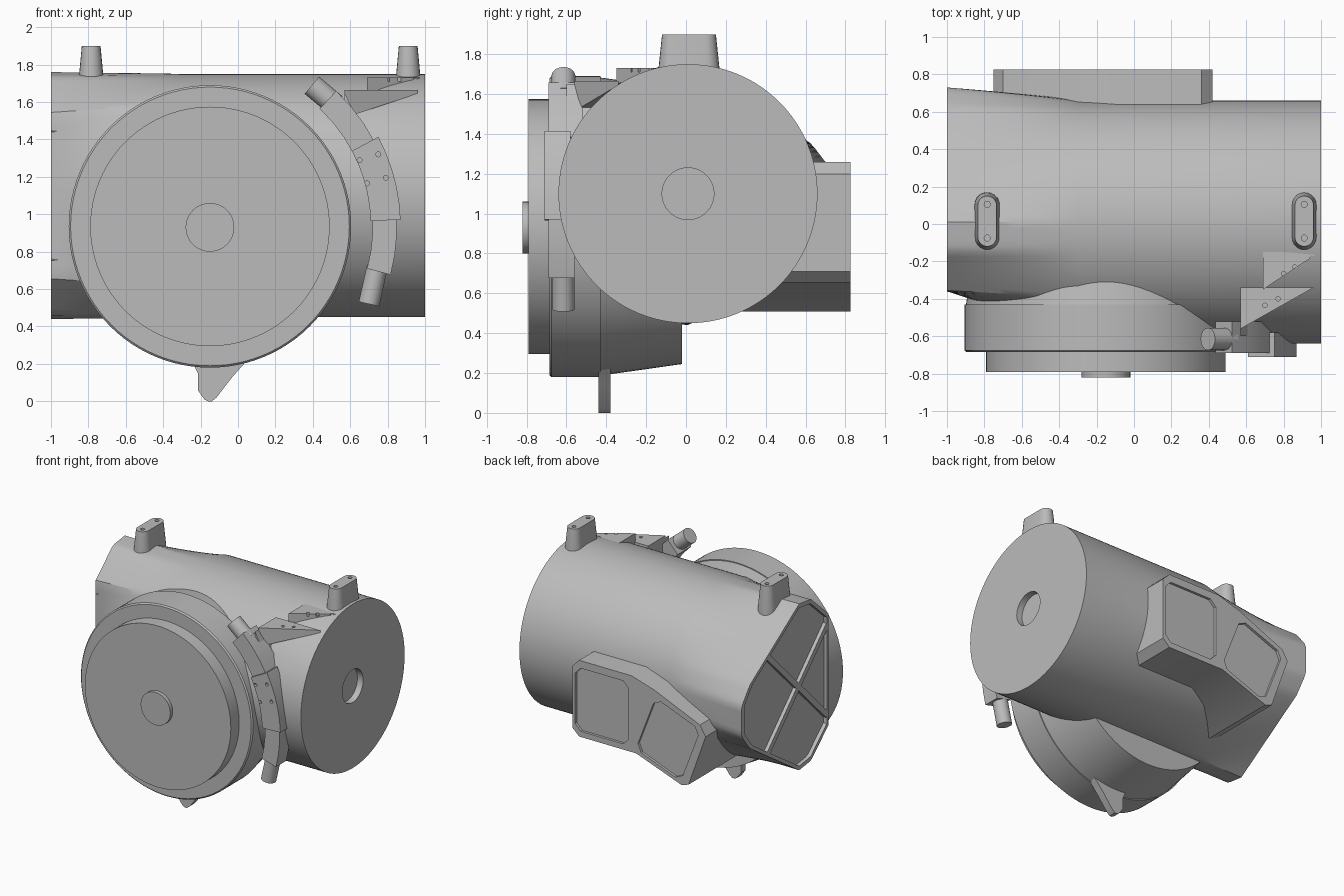
import bpy, bmesh
from math import sin, cos, pi, radians, hypot
from mathutils import Matrix, Vector

if "Cube" in bpy.data.objects:
    bpy.data.objects.remove(bpy.data.objects["Cube"])

grey = bpy.data.materials.new("plain_grey")
grey.use_nodes = True
COLOUR = (0.5, 0.5, 0.5, 1)
grey.diffuse_color = COLOUR
grey.node_tree.nodes["Principled BSDF"].inputs["Base Color"].default_value = COLOUR
parts = []


def finish(name, bm):
    bmesh.ops.recalc_face_normals(bm, faces=bm.faces)
    mesh = bpy.data.meshes.new(name)
    bm.to_mesh(mesh)
    bm.free()
    ob = bpy.data.objects.new(name, mesh)
    bpy.context.collection.objects.link(ob)
    mesh.materials.append(grey)
    parts.append(ob)
    return ob


def loft(name, rings):
    """Skin a list of equal-length rings and close both ends."""
    bm = bmesh.new()
    rows = [[bm.verts.new(p) for p in ring] for ring in rings]
    n = len(rows[0])
    for a, b in zip(rows, rows[1:]):
        for i in range(n):
            j = (i + 1) % n
            bm.faces.new((a[i], a[j], b[j], b[i]))
    bm.faces.new(rows[0])
    bm.faces.new(rows[-1])
    return finish(name, bm)


def prism(name, pts, y0, y1):
    return loft(name, [[(x, y, z) for x, z in pts] for y in (y0, y1)])


def turned(name, profile, cx, cz, n=96):
    """Turn (radius, y) pairs around an axis along y."""
    ang = [2 * pi * i / n for i in range(n)]
    return loft(name, [[(cx + r * cos(a), y, cz + r * sin(a)) for a in ang] for r, y in profile])


def rod(name, p, q, r, n=32):
    p, q = Vector(p), Vector(q)
    rot = (q - p).to_track_quat('Z', 'Y').to_matrix().to_4x4()
    bm = bmesh.new()
    bmesh.ops.create_cone(bm, cap_ends=True, segments=n, radius1=r, radius2=r,
                          depth=(q - p).length, matrix=Matrix.Translation((p + q) / 2) @ rot)
    return finish(name, bm)


def hull(name, pts):
    bm = bmesh.new()
    for p in pts:
        bm.verts.new(p)
    bmesh.ops.convex_hull(bm, input=bm.verts)
    return finish(name, bm)


def cut(target, cutter):
    """Subtract the cutter, bake the result and drop the cutter."""
    mod = target.modifiers.new("cut", 'BOOLEAN')
    mod.operation, mod.object, mod.solver = 'DIFFERENCE', cutter, 'EXACT'
    dg = bpy.context.evaluated_depsgraph_get()
    mesh = bpy.data.meshes.new_from_object(target.evaluated_get(dg))
    target.modifiers.clear()
    target.data = mesh
    parts.remove(cutter)
    bpy.data.objects.remove(cutter)


# Main barrel: round on the left, blending to a faceted socket end on the right
CY, CZ, R, N = 0.01, 1.10, 0.65, 128
half = [(0.72, 0), (0.72, 0.12), (0.62, 0.25), (0.0, 0.66), (-0.15, 0.64), (-0.37, 0.44), (-0.37, 0)]


def facet_radius(a):
    """Distance from the axis to the faceted outline at angle a."""
    dx, dz = cos(a), abs(sin(a))
    best = R
    for (x0, z0), (x1, z1) in zip(half, half[1:]):
        ex, ez = x1 - x0, z1 - z0
        den = dx * ez - dz * ex
        if abs(den) > 1e-9:
            t = (x0 * ez - z0 * ex) / den
            u = (x0 * dz - z0 * dx) / den
            if t > 0 and -1e-6 <= u <= 1 + 1e-6:
                best = t
    return best


def section(x, blend, scale=1.0):
    ring = []
    for i in range(N):
        a = 2 * pi * i / N
        r = scale * (R * (1 - blend) + facet_radius(a) * blend)
        ring.append((x, CY + r * cos(a), CZ + r * sin(a)))
    return ring


blends = [(-1 + 0.07 * k, (1 - k / 10) ** 0.8) for k in range(11)]
loft("main_barrel",
     [section(-0.97, 1, 0.95), section(-1, 1, 0.95)] +
     [section(x, b) for x, b in blends] +
     [section(1, 0), section(1, 0, 0.2), section(0.95, 0, 0.2)])

# Crossed ribs that split the socket end into four panels
for name, s in (("socket_rib_a", 1), ("socket_rib_b", -1)):
    ends = []
    for base in (pi / 4, 5 * pi / 4):
        a = base * s
        r = facet_radius(a) * 0.97
        for w in (-0.022, 0.022):
            ends += [(x, CY + r * cos(a) - w * sin(a), CZ + r * sin(a) + w * cos(a)) for x in (-0.998, -0.96)]
    hull(name, ends)

# Front drum with its tapered rear collar, cover and hub
DX, DZ = -0.15, 0.935
turned("front_drum", [(0.69, -0.02), (0.748, -0.43), (0.755, -0.43), (0.755, -0.675), (0.745, -0.685)], DX, DZ)
turned("drum_cover", [(0.64, -0.66), (0.64, -0.79)], DX, DZ)
turned("drum_hub", [(0.13, -0.78), (0.13, -0.82)], DX, DZ - 0.005, 48)

# Fin under the drum
prism("bottom_fin", [(-0.25, 0.22), (-0.215, 0.15), (-0.215, 0.06), (-0.18, 0.01), (-0.16, 0),
                     (-0.14, 0), (-0.115, 0.02), (-0.03, 0.13), (0.05, 0.22)], -0.44, -0.38)

# Rear housing with two recessed panels
housing = prism("rear_housing", [(0.42, 1.2), (0.36, 1.26), (-0.1, 1.26), (-0.3, 1.2), (-0.7, 1.03),
                                 (-0.75, 0.95), (-0.6, 0.53), (-0.54, 0.51), (-0.14, 0.655),
                                 (0.36, 0.655), (0.42, 0.71)], 0.2, 0.825)


def panel(cx, cz, w, h, tilt):
    c = 0.05
    quarter = [(w - c, h), (w, h - c)]
    pts = (quarter + [(x, -z) for x, z in reversed(quarter)]
           + [(-x, -z) for x, z in quarter] + [(-x, z) for x, z in reversed(quarter)])
    t = radians(tilt)
    return prism("panel_cutter", [(cx + x * cos(t) - z * sin(t), cz + x * sin(t) + z * cos(t))
                                  for x, z in pts], 0.805, 0.9)


cut(housing, panel(0.16, 0.95, 0.235, 0.25, 0))
cut(housing, panel(-0.42, 0.84, 0.21, 0.24, 21))


# Mounting lugs on top, each with two bolt holes
def stadium(cx, cy, z, w, l, n=10):
    ring = []
    for s, start in ((1, 0), (-1, pi)):
        for k in range(n + 1):
            a = start + pi * k / n
            ring.append((cx + w * cos(a), cy + s * (l - w) + w * sin(a), z))
    return ring


for name, x, cy in (("right_lug", -0.785, 0.015), ("left_lug", 0.91, 0.015)):
    lug = loft(name, [stadium(x, cy, 1.66, 0.07, 0.155), stadium(x, cy, 1.73, 0.066, 0.153),
                      stadium(x, cy, 1.9, 0.05, 0.135)])
    for s in (-1, 1):
        y = cy + 0.09 * s
        cut(lug, rod("hole_cutter", (x, y, 1.87), (x, y, 1.95), 0.016, 16))


# Curved arm beside the drum
def arc_band(name, r0, r1, a0, a1, y0, y1, n=5):
    ang = [radians(a0 + (a1 - a0) * k / n) for k in range(n + 1)]
    pts = [(DX + r0 * cos(a), DZ + r0 * sin(a)) for a in ang]
    pts += [(DX + r1 * cos(a), DZ + r1 * sin(a)) for a in reversed(ang)]
    return prism(name, pts, y0, y1)


arc_band("arm_upper", 0.86, 0.99, 27, 47, -0.69, -0.52, 3)
arc_band("arm_lower", 0.87, 1.0, -15, 3, -0.69, -0.56, 3)
arm = arc_band("arm_middle", 0.86, 1.02, 2, 28, -0.71, -0.58)
for x, z in ((0.65, 1.29), (0.75, 1.32), (0.69, 1.165), (0.79, 1.195)):
    cut(arm, rod("hole_cutter", (x, -0.75, z), (x, -0.69, z), 0.013, 16))
rod("arm_upper_tube", (0.395, -0.615, 1.69), (0.52, -0.615, 1.585), 0.06)
rod("arm_lower_tube", (0.70, -0.615, 0.52), (0.745, -0.615, 0.72), 0.056)


# Triangular gussets tying the arm to the barrel
def gusset(name, tri, z, drop, holes):
    pts = [(x, y, z) for x, y in tri] + [(x, y, z - d) for (x, y), d in zip(tri, drop)]
    ob = hull(name, pts)
    for x, y in holes:
        cut(ob, rod("hole_cutter", (x, y, z - 0.02), (x, y, z + 0.04), 0.012, 16))


gusset("outer_gusset", [(0.57, -0.34), (0.96, -0.34), (0.57, -0.56)], 1.665, (0.15, 0.02, 0.15),
       ((0.70, -0.435), (0.77, -0.40)))
gusset("inner_gusset", [(0.69, -0.14), (0.97, -0.165), (0.69, -0.35)], 1.73, (0.1, 0.02, 0.08),
       ((0.80, -0.265), (0.86, -0.23), (0.95, -0.18)))
hull("arm_web", [(x, y, z) for x, z in ((0.57, 1.65), (0.57, 1.50), (0.68, 1.42)) for y in (-0.36, -0.60)])

# Smooth the rounds, keep the edges crisp
bpy.ops.object.select_all(action='DESELECT')
for ob in parts:
    ob.select_set(True)
bpy.context.view_layer.objects.active = parts[0]
bpy.ops.object.shade_smooth_by_angle(angle=radians(25))
